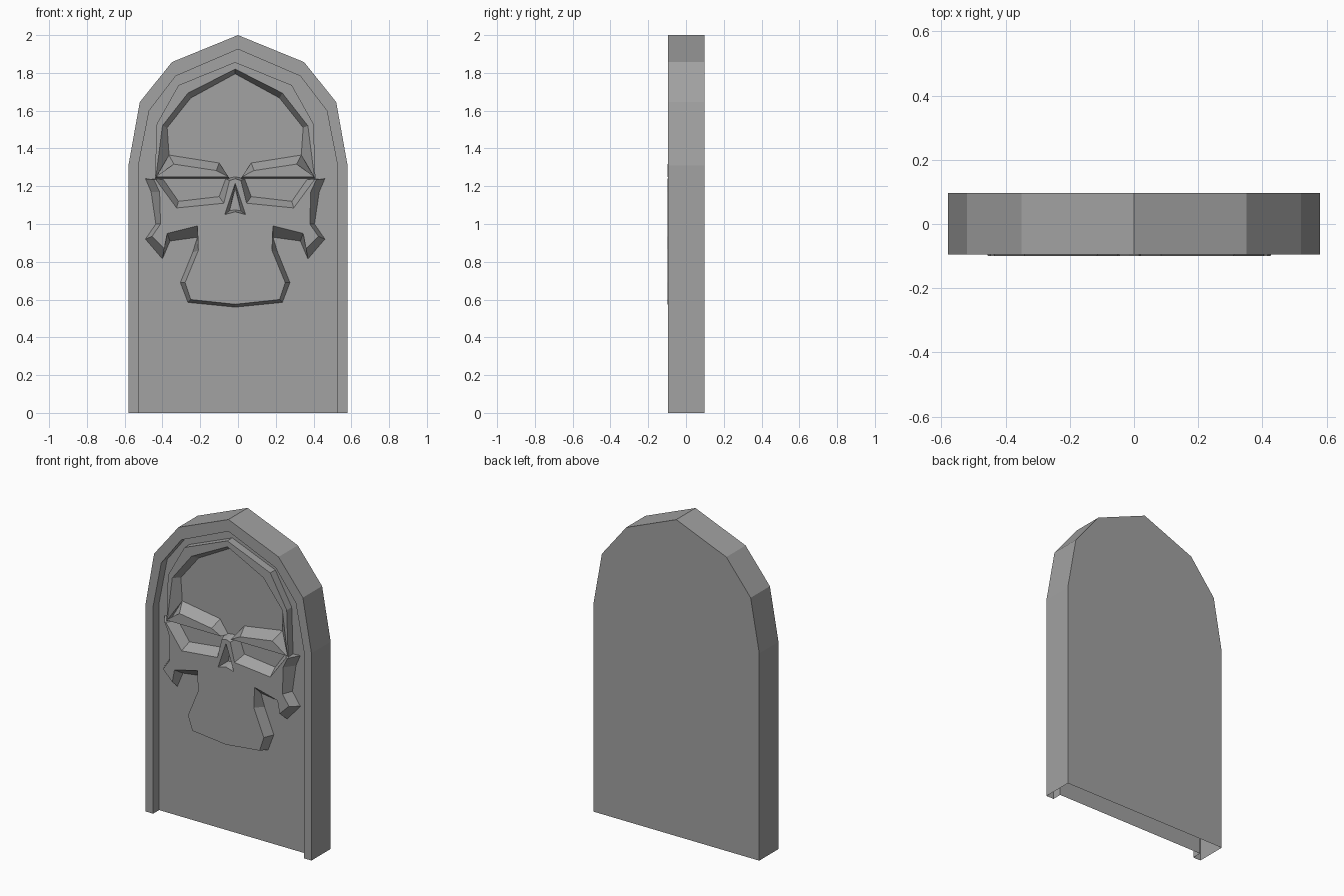
import bpy
import bmesh

if "Cube" in bpy.data.objects:
    bpy.data.objects.remove(bpy.data.objects["Cube"], do_unlink=True)

# Depth levels, from the back to the most forward relief
BACK, FLOOR, RIM, RIDGE, FACE = 0.097, -0.035, -0.095, -0.085, -0.099
SKULL_X = -0.015

stone = bpy.data.materials.new("grey stone")
stone.use_nodes = True
grey = (0.36, 0.36, 0.36, 1)
stone.diffuse_color = grey
shader = stone.node_tree.nodes["Principled BSDF"]
shader.inputs["Base Color"].default_value = grey
shader.inputs["Roughness"].default_value = 0.9


def mirrored_loft(name, rings, centre=0, cap_first=False):
    """Loft half outlines of (x, z) through depths, cap the last, mirror in x."""
    bm = bmesh.new()
    loops = [[bm.verts.new((x, depth, z)) for x, z in points]
             for points, depth in rings]
    for lower, upper in zip(loops, loops[1:]):
        count = len(lower)
        for i in range(count):
            j = (i + 1) % count
            a, b, c, d = lower[i], lower[j], upper[j], upper[i]
            on_centre = all(v.co.x == 0 for v in (a, b, c, d))
            on_ground = all(v.co.z == 0 for v in (a, b, c, d))
            if not (on_centre or on_ground):
                bm.faces.new((a, b, c, d))
    front = bm.faces.new(loops[-1])
    if cap_first:
        bm.faces.new(loops[0])
    bmesh.ops.delete(bm, geom=[v for v in bm.verts if not v.link_faces],
                     context="VERTS")
    bmesh.ops.remove_doubles(bm, verts=bm.verts, dist=0.0005)
    bmesh.ops.recalc_face_normals(bm, faces=bm.faces)
    front.normal_update()
    if front.normal.y > 0:
        bmesh.ops.reverse_faces(bm, faces=bm.faces)
    mesh = bpy.data.meshes.new(name)
    bm.to_mesh(mesh)
    bm.free()
    mesh.materials.append(stone)
    obj = bpy.data.objects.new(name, mesh)
    obj.location.x = centre
    bpy.context.collection.objects.link(obj)
    mirror = obj.modifiers.new("mirror", "MIRROR")
    mirror.use_axis[0] = True
    mirror.use_clip = True
    return obj


def relief(name, pairs, top):
    """Raised shape from pairs of (top x, top z, base x, base z)."""
    base_ring = [(p[2], p[3]) for p in pairs]
    top_ring = [(p[0], p[1]) for p in pairs]
    return mirrored_loft(name, [(base_ring, FLOOR), (top_ring, top)], SKULL_X)


# Slab: an arched shell, open underneath, with a raised rim on its front
arch = [(0, 2), (.35, 1.857), (.52, 1.645), (.58, 1.31), (.58, 0), (0, 0)]
inner = [(0, 1.925), (.33, 1.783), (.47, 1.6), (.527, 1.31), (.527, 0), (0, 0)]
mirrored_loft("slab", [(arch, BACK), (arch, RIM), (inner, RIM), (inner, FLOOR)],
              cap_first=True)

# Ridge around the sunken forehead
relief("forehead_ridge", [
    (0, 1.857, 0, 1.857),
    (.3, 1.735, .3, 1.735),
    (.415, 1.53, .415, 1.53),
    (.425, 1.235, .425, 1.235),
    (.42, 1.245, .35, 1.365),
    (.385, 1.52, .36, 1.51),
    (.25, 1.693, .235, 1.667),
    (0, 1.82, 0, 1.795),
], RIDGE)

# Brows, sloping up to the forehead and dropping sharply to the eyes
relief("brows", [
    (.42, 1.25, .425, 1.24),
    (.325, 1.317, .35, 1.365),
    (.1, 1.283, .085, 1.323),
    (.035, 1.25, .03, 1.24),
], FACE)

# Face: eyes are notches in its top edge, the nose a hollow on the centre
relief("face", [
    # bridge and eye
    (0, 1.24, 0, 1.25),
    (.03, 1.23, .05, 1.24),
    (.06, 1.11, .085, 1.145),
    (.31, 1.085, .3, 1.12),
    (.42, 1.235, .38, 1.235),
    # cheek
    (.43, 1.235, .475, 1.24),
    (.4, 1.17, .445, 1.17),
    (.395, 1, .42, 1),
    (.44, .935, .475, .92),
    (.375, .87, .385, .815),
    (.36, .95, .345, .91),
    # jaw
    (.2, .99, .2, .93),
    (.195, .86, .225, .85),
    (.265, .69, .29, .69),
    (.235, .6, .25, .585),
    (0, .575, 0, .56),
    # nose
    (0, 1.065, 0, 1.075),
    (.055, 1.05, .03, 1.07),
    (0, 1.215, 0, 1.19),
], FACE)
